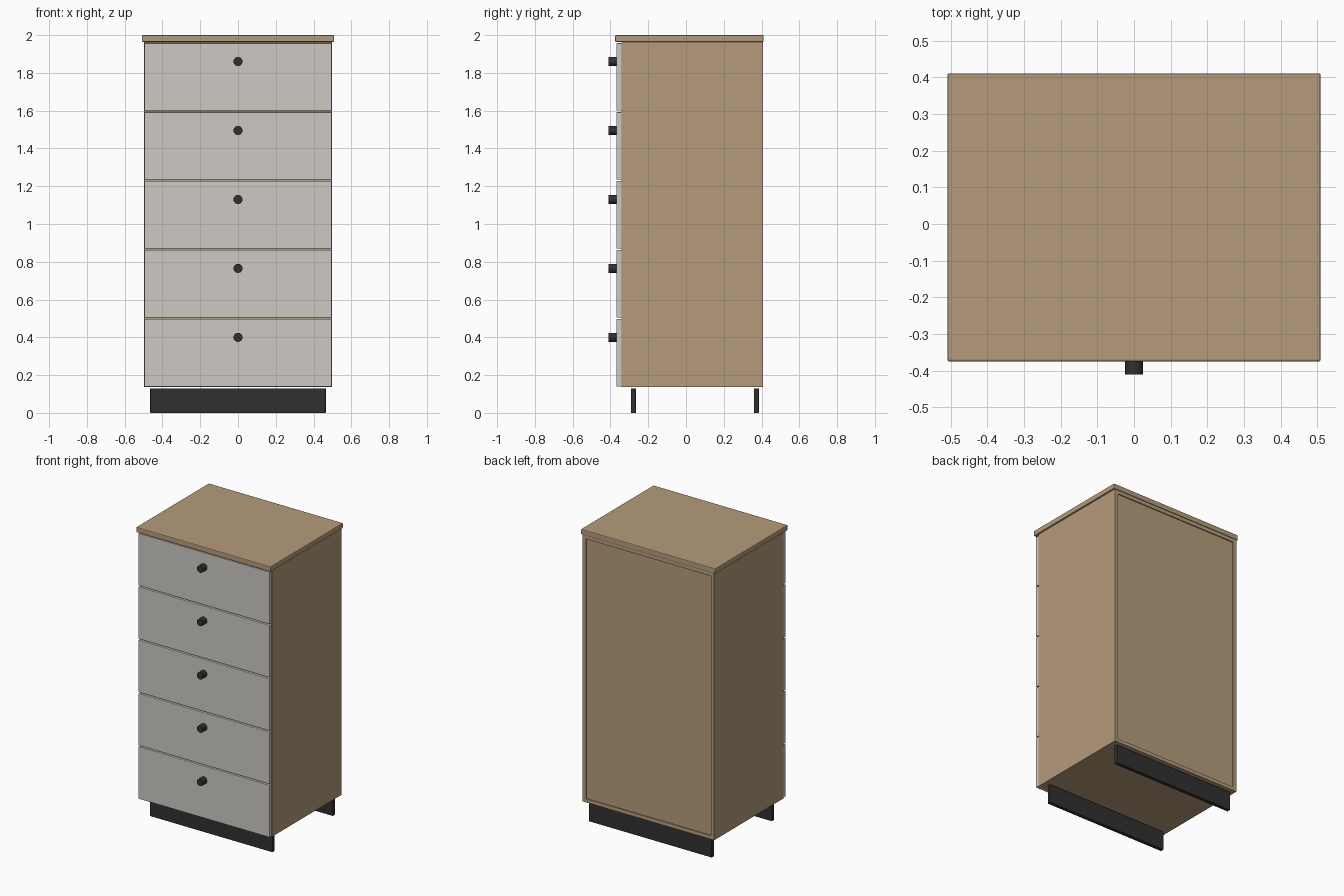
import bpy
from math import radians

if "Cube" in bpy.data.objects:
    bpy.data.objects.remove(bpy.data.objects["Cube"])


def material(name, rgb):
    m = bpy.data.materials.new(name)
    m.diffuse_color = (*rgb, 1)
    m.use_nodes = True
    m.node_tree.nodes["Principled BSDF"].inputs["Base Color"].default_value = m.diffuse_color
    return m


wood = material("wood", (0.46, 0.33, 0.20))
paint = material("pale_paint", (0.61, 0.59, 0.56))
black = material("black_metal", (0.03, 0.03, 0.03))


def box(name, x, y, z, mat, bevel=0.0):
    """Box from (min, max) ranges, with an optional small edge bevel."""
    bpy.ops.mesh.primitive_cube_add(
        size=1, location=[(a + b) / 2 for a, b in (x, y, z)])
    o = bpy.context.object
    o.name = name
    o.scale = [b - a for a, b in (x, y, z)]
    bpy.ops.object.transform_apply(location=False, rotation=False, scale=True)
    o.data.materials.append(mat)
    if bevel:
        m = o.modifiers.new("edge", 'BEVEL')
        m.width = bevel
        m.segments = 2
    return o


T = 0.025                                  # panel thickness
FRONT, BACK = -0.342, 0.407
LOW, HIGH = 0.136, 1.964
PITCH, DRAWERS = 0.365, 5

# Carcass panels
for side, s in (("left", -1), ("right", 1)):
    xs = sorted((s * 0.498, s * (0.498 - T)))
    box(side + "_side_panel", xs, (FRONT, BACK), (LOW, HIGH), wood)
inner = (-0.498 + T, 0.498 - T)
box("bottom_panel", inner, (FRONT, BACK), (LOW, LOW + T), wood)
box("upper_panel", inner, (FRONT, BACK), (HIGH - T, HIGH), wood)
box("back_panel", inner, (BACK - 0.02, BACK - 0.007), (LOW + T, HIGH - T), wood)

# Overhanging top
box("top_board", (-0.509, 0.509), (-0.375, 0.411), (HIGH, 2.0), wood, 0.005)

# Drawer fronts, knobs and the rails behind the gaps
for i in range(DRAWERS):
    z0 = 0.14 + i * PITCH
    box(f"drawer_front_{i + 1}", (-0.496, 0.496), (-0.368, FRONT),
        (z0, z0 + 0.357), paint, 0.002)
    if i:
        zc = z0 - 0.004
        box(f"drawer_rail_{i}", inner, (FRONT + 0.002, FRONT + 0.08),
            (zc - 0.0125, zc + 0.0125), wood)
    bpy.ops.mesh.primitive_cylinder_add(
        vertices=32, radius=0.024, depth=0.044,
        location=(0, -0.389, z0 + 0.26), rotation=(radians(90), 0, 0))
    knob = bpy.context.object
    knob.name = f"knob_{i + 1}"
    knob.data.materials.append(black)
    bpy.ops.object.shade_smooth_by_angle(angle=radians(30))

# Plinth boards
for name, y in (("front_plinth", -0.278), ("back_plinth", 0.373)):
    box(name, (-0.465, 0.465), (y - 0.0125, y + 0.0125), (0, 0.13), black, 0.002)
